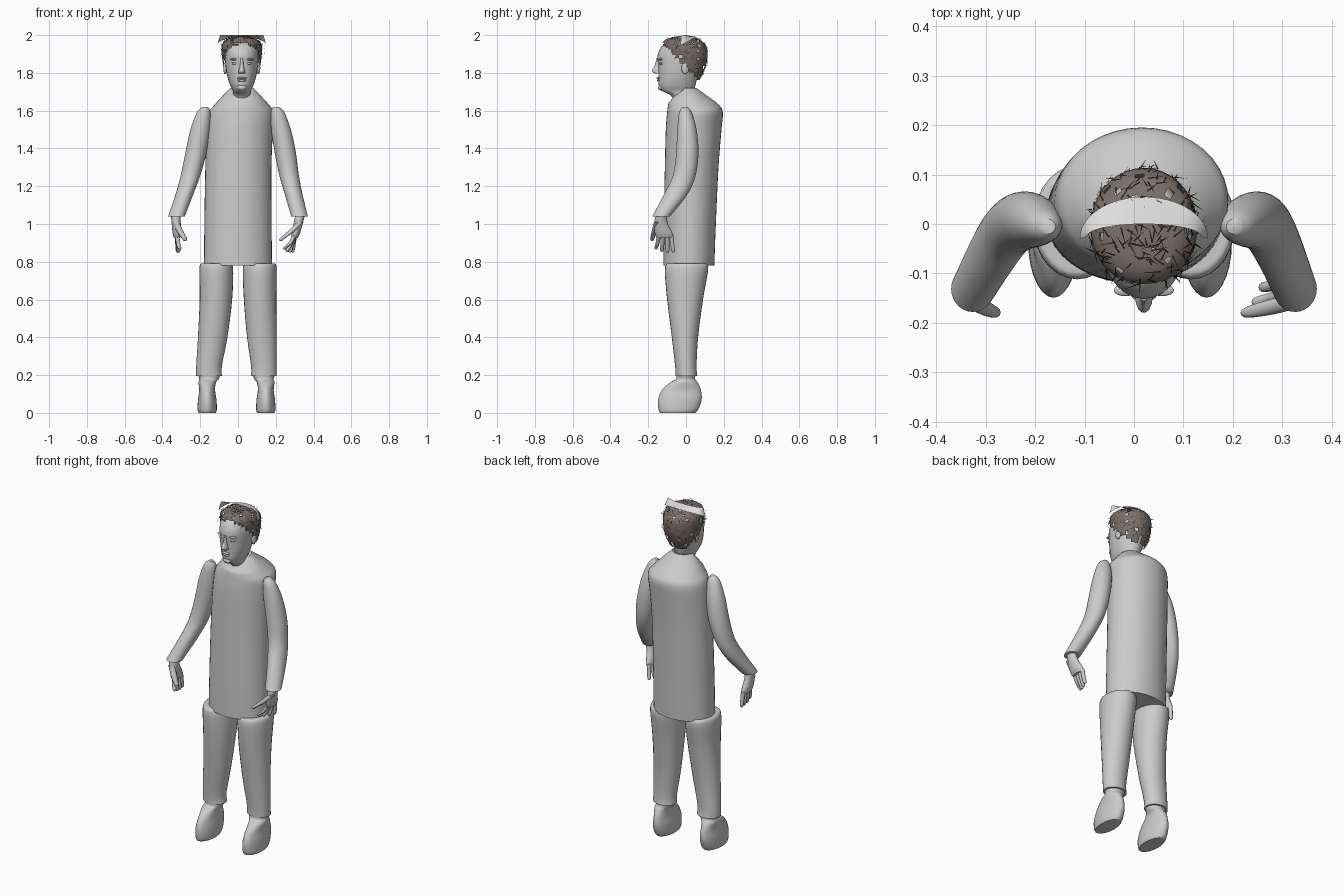
import bpy, bmesh, math, random
from mathutils import Vector

random.seed(4)
cube = bpy.data.objects.get("Cube")
if cube:
    bpy.data.objects.remove(cube, do_unlink=True)


def material(name, colour):
    mat = bpy.data.materials.new(name)
    mat.use_nodes = True
    mat.diffuse_color = (*colour, 1)
    mat.node_tree.nodes["Principled BSDF"].inputs["Base Color"].default_value = (*colour, 1)
    return mat


GREY = material("plain_grey", (.6, .6, .6))
PALE = material("pale_grey", (.75, .75, .75))
BROWN = material("hair_brown", (.2, .165, .15))
DARK = material("strand_dark", (.04, .033, .03))


def finish(name, bm, mat, angle=50):
    """Turn a bmesh into a smooth shaded object."""
    bmesh.ops.recalc_face_normals(bm, faces=bm.faces[:])
    mesh = bpy.data.meshes.new(name)
    bm.to_mesh(mesh)
    bm.free()
    mesh.materials.append(mat)
    obj = bpy.data.objects.new(name, mesh)
    bpy.context.collection.objects.link(obj)
    bpy.ops.object.select_all(action="DESELECT")
    obj.select_set(True)
    bpy.context.view_layer.objects.active = obj
    bpy.ops.object.shade_smooth_by_angle(angle=math.radians(angle))
    return obj


def spline(rows, steps):
    """Smooth interpolation through rows of ring values."""
    result = []
    for i in range(len(rows) - 1):
        a, b = rows[max(i - 1, 0)], rows[i]
        c, d = rows[i + 1], rows[min(i + 2, len(rows) - 1)]
        for k in range(steps):
            t = k / steps
            result.append([q + t * ((r - p) / 2 + t * (p - 2.5 * q + 2 * r - s / 2
                           + t * (1.5 * (q - r) + (s - p) / 2)))
                           for p, q, r, s in zip(a, b, c, d)])
    result.append(list(rows[-1]))
    return result


def loft_mesh(rows, sides=28, steps=4, shape=None):
    """Oval rings; each row is height, centre x, front y, back y, half width."""
    bm = bmesh.new()
    loops = []
    for z, x, front, back, half in spline(rows, steps):
        loop = []
        for k in range(sides):
            angle = math.tau * k / sides
            point = Vector((x + half * math.cos(angle),
                            (front + back) / 2 + (back - front) / 2 * math.sin(angle), z))
            loop.append(bm.verts.new(shape(point) if shape else point))
        loops.append(loop)
    for low, high in zip(loops, loops[1:]):
        for k in range(sides):
            j = (k + 1) % sides
            bm.faces.new((low[k], low[j], high[j], high[k]))
    bm.faces.new(loops[0])
    bm.faces.new(loops[-1])
    return bm


def loft(name, rows, mat=GREY, **options):
    return finish(name, loft_mesh(rows, **options), mat)


def blob(name, centre, size, mat=GREY):
    """Small ellipsoid."""
    bm = bmesh.new()
    bmesh.ops.create_uvsphere(bm, u_segments=16, v_segments=10, radius=1)
    for v in bm.verts:
        v.co = Vector(centre) + Vector(a * b for a, b in zip(v.co, size))
    return finish(name, bm, mat)


# Tunic, with the collar dipping at the front
def collar(point):
    if point.z > 1.64 and point.y < -.01:
        point.z -= (point.z - 1.64) * min(1, -point.y * 9)
    return point


loft("tunic", [(.78, 0, -.12, .15, .18), (1.0, 0, -.118, .158, .178),
               (1.3, .002, -.112, .172, .175), (1.5, .01, -.107, .188, .175),
               (1.59, .018, -.1, .195, .172), (1.63, .02, -.095, .175, .145),
               (1.68, .02, -.085, .11, .1), (1.72, .02, -.07, .055, .06)],
     sides=40, shape=collar)

# Sleeves, one with a slightly wider shoulder offset than the other
for name, side, offset in (("left", 1, 0), ("right", -1, -.028)):
    loft(name + "_sleeve", [
        (1.62, side * (.202 + offset), -.02, .01, .015),
        (1.59, side * (.21 + offset), -.036, .03, .036),
        (1.5, side * (.228 + offset), -.046, .056, .052),
        (1.38, side * (.25 + offset), -.052, .066, .056),
        (1.26, side * (.27 + offset * .7), -.068, .052, .052),
        (1.16, side * (.294 + offset * .4), -.115, .01, .047),
        (1.04, side * .326, -.178, -.085, .044)])

# Hands with four fingers and a thumb
for name, side, lean in (("left", 1, 1), ("right", -1, .25)):
    base = side * .33
    shift = -side * lean * .03
    loft(name + "_palm", [
        (1.05, base, -.16, -.105, .026), (1.0, base + shift * .4, -.168, -.095, .024),
        (.95, base + shift * .8, -.165, -.07, .022), (.925, base + shift, -.155, -.068, .016)],
         sides=16)
    for i, finger in enumerate(("little", "ring", "middle", "index")):
        root, tip = -.078 - .022 * i, -.068 - .03 * i
        bottom = .85 - .008 * math.sin(i) + .005 * i
        start, end = base + shift, base + shift - side * lean * (.01 + .014 * i)
        mid = (root + tip) / 2
        loft(f"{name}_{finger}_finger", [
            (.94, start, root - .012, root + .012, .012),
            (.895, (start + end) / 2, mid - .011, mid + .011, .011),
            (bottom + .01, end, tip - .01, tip + .01, .01),
            (bottom, end, tip - .004, tip + .004, .004)], sides=10, steps=3)
    thumb_x = base - side * (.03 + .07 * lean)
    loft(name + "_thumb", [
        (1.01, base, -.17, -.14, .018), (.96, (base + thumb_x) / 2, -.183, -.152, .018),
        (.92, thumb_x, -.19, -.168, .013), (.91, thumb_x, -.184, -.174, .005)],
         sides=10)

# Trouser legs and rounded shoes
for name, side, ankle in (("left", 1, .137), ("right", -1, .153)):
    knee = (.115 + ankle) / 2
    loft(name + "_trouser_leg", [
        (.79, side * .115, -.085, .09, .07), (.77, side * .115, -.112, .118, .089),
        (.6, side * .117, -.1, .09, .086), (.4, side * knee, -.075, .064, .078),
        (.25, side * ankle, -.058, .056, .068), (.195, side * ankle, -.055, .06, .068)])
    toe = ankle + .01
    loft(name + "_shoe", [
        (.205, side * ankle, -.052, .052, .06), (.18, side * ankle, -.052, .048, .052),
        (.16, side * toe, -.085, .062, .046), (.12, side * toe, -.128, .079, .042),
        (.07, side * toe, -.148, .083, .049), (.02, side * toe, -.146, .066, .051),
        (0, side * toe, -.138, .05, .046)])

# Head and neck
loft("head", [(1.63, .02, -.06, .035, .045), (1.68, .02, -.08, .04, .048),
              (1.705, .02, -.128, .043, .048), (1.735, .02, -.144, .05, .062),
              (1.78, .02, -.146, .062, .076), (1.84, .02, -.148, .085, .086),
              (1.89, .02, -.151, .095, .088), (1.93, .02, -.135, .092, .086),
              (1.955, .02, -.108, .075, .072), (1.975, .02, -.06, .03, .035)])

# Facial features
loft("nose", [(1.878, .02, -.156, -.12, .008), (1.84, .02, -.166, -.12, .01),
              (1.81, .02, -.18, -.12, .017), (1.796, .02, -.165, -.12, .018)], sides=14)
blob("upper_lip", (.02, -.145, 1.772), (.026, .011, .006))
blob("lower_lip", (.02, -.143, 1.76), (.022, .011, .007))
blob("chin", (.02, -.133, 1.723), (.026, .015, .016))
for name, side in (("left", 1), ("right", -1)):
    blob(name + "_eye", (.02 + side * .036, -.131, 1.85), (.016, .011, .007))
    blob(name + "_brow", (.02 + side * .037, -.134, 1.872), (.024, .012, .006))
    blob(name + "_ear", (.02 + side * .088, -.004, 1.825), (.01, .02, .032))

# Hair shell, trimmed along a sloping hairline with small gaps
hair = loft_mesh([(1.75, .02, -.07, .065, .07), (1.82, .02, -.095, .1, .094),
                  (1.88, .02, -.11, .113, .104), (1.935, .02, -.124, .11, .108),
                  (1.965, .02, -.118, .088, .096), (1.984, .02, -.09, .05, .065),
                  (1.988, .02, -.04, .0, .02)], sides=36, steps=4)
bald = []
for face in hair.faces:
    centre = face.calc_center_median()
    ragged = random.uniform(-.012, .012)
    if centre.z < 1.83 - centre.y + ragged or centre.z < 1.76 or random.random() < .06:
        bald.append(face)
bmesh.ops.delete(hair, geom=bald, context="FACES")
roots = [(f.calc_center_median(), f.normal.copy()) for f in hair.faces]
finish("hair", hair, BROWN)

# Loose strands lying over the hair
strands = bmesh.new()
middle = Vector((.02, 0, 1.87))
for centre, _ in random.sample(roots, min(240, len(roots))):
    out = (centre - middle).normalized()
    across = out.cross(Vector((random.uniform(-1, 1), random.uniform(-1, 1), .6))).normalized()
    along = across.cross(out).normalized() * random.choice((-1, 1))
    start = centre + out * .003
    tip = start + along * random.uniform(.02, .04) + out * .004
    tip.z = min(tip.z, 1.995)
    strands.faces.new([strands.verts.new(p) for p in
                       (start - across * .002, start + across * .002, tip)])
finish("hair_strands", strands, DARK)

# Pale band arching across the crown
band = bmesh.new()
rows = []
for k in range(25):
    angle = math.pi * k / 24
    swing, rise = math.cos(angle), math.sin(angle)
    rows.append((band.verts.new((.02 + .13 * swing, -.03 + .085 * rise, 1.945 + .045 * rise)),
                 band.verts.new((.02 + .115 * swing, -.025 + .025 * rise, 2.0))))
for one, two in zip(rows, rows[1:]):
    band.faces.new((one[0], two[0], two[1], one[1]))
finish("crown_band", band, PALE)
